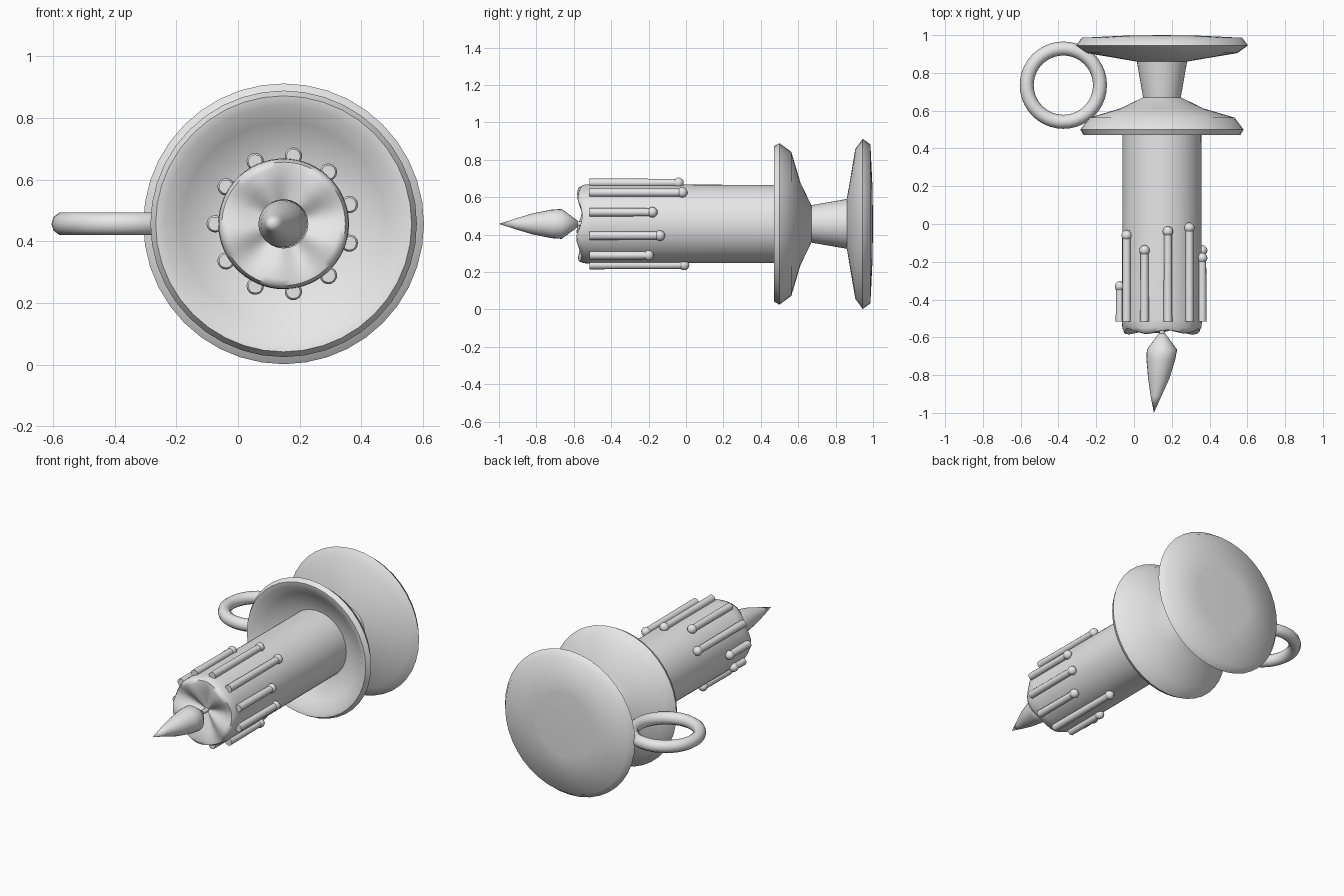
import bpy, bmesh
from math import sin, cos, pi, radians
from mathutils import Matrix

cube = bpy.data.objects.get("Cube")
if cube:
    bpy.data.objects.remove(cube, do_unlink=True)

CX, CZ = 0.148, 0.457          # shared axis of the candle, running along y

grey = bpy.data.materials.new("plain grey")
grey.use_nodes = True
grey.diffuse_color = (0.8, 0.8, 0.8, 1)
grey.node_tree.nodes["Principled BSDF"].inputs["Base Color"].default_value = (0.8, 0.8, 0.8, 1)


def finish(bm, name, angle=60):
    bmesh.ops.remove_doubles(bm, verts=bm.verts, dist=0.0003)
    bmesh.ops.recalc_face_normals(bm, faces=bm.faces)
    mesh = bpy.data.meshes.new(name)
    bm.to_mesh(mesh)
    bm.free()
    mesh.materials.append(grey)
    ob = bpy.data.objects.new(name, mesh)
    bpy.context.collection.objects.link(ob)
    bpy.ops.object.select_all(action='DESELECT')
    ob.select_set(True)
    bpy.context.view_layer.objects.active = ob
    bpy.ops.object.shade_smooth_by_angle(angle=radians(angle))
    return ob


def ring_skin(bm, rings, closed=False):
    """Bridge consecutive rings of equal length with quads."""
    loops = [[bm.verts.new(p) for p in ring] for ring in rings]
    pairs = list(zip(loops, loops[1:]))
    if closed:
        pairs.append((loops[-1], loops[0]))
    for a, b in pairs:
        for i in range(len(a)):
            j = (i + 1) % len(a)
            bm.faces.new((a[i], a[j], b[j], b[i]))


def lathe(name, profile, segs=32, angle=60):
    """Profile points: (y, radius, sideways shift, ripple depth)."""
    bm = bmesh.new()
    rings = []
    for y, r, *extra in profile:
        dx, ripple = (extra + [0, 0])[:2]
        ring = []
        for k in range(segs):
            t = 2 * pi * k / segs
            wave = ripple * (sin(5 * t + 0.6) + 0.4 * sin(3 * t))
            ring.append((CX + dx + r * cos(t), y + wave, CZ + r * sin(t)))
        rings.append(ring)
    ring_skin(bm, rings)
    return finish(bm, name, angle)


# Holder: foot plate, neck and hollow drip dish in one turned piece
lathe("holder", [
    (1.0, 0), (0.997, 0.2), (0.986, 0.425), (0.945, 0.455), (0.905, 0.4),
    (0.86, 0.133), (0.67, 0.1), (0.612, 0.22), (0.563, 0.385), (0.5, 0.432),
    (0.47, 0.415), (0.475, 0.385), (0.52, 0.33), (0.56, 0.25), (0.58, 0.18), (0.585, 0),
], 40)

# Candle with a melted, rippled hollow end
lathe("candle", [
    (0.59, 0), (0.59, 0.208), (0.0, 0.21), (-0.5, 0.212), (-0.545, 0.21, 0, 0.006),
    (-0.568, 0.2, 0, 0.01), (-0.57, 0.18, 0, 0.012), (-0.558, 0.13, 0, 0.014),
    (-0.54, 0.07, 0, 0.01), (-0.525, 0.025, 0, 0.003), (-0.52, 0),
], 60)

# Wick and swaying flame
lathe("wick", [(-0.5, 0), (-0.5, 0.014), (-0.6, 0.012), (-0.6, 0)], 10)
lathe("flame", [
    (-0.58, 0), (-0.58, 0.018), (-0.665, 0.08), (-0.72, 0.076, -0.006),
    (-0.82, 0.056, -0.017), (-0.91, 0.029, -0.031), (-1.0, 0, -0.043),
], 24)

# Wax drips: evenly spaced rods, each ending in a bead
drip_ends = [-0.33, -0.42, -0.25, -0.01, -0.2, -0.14, -0.18, -0.02, -0.04, -0.14, -0.06]
for k, end in enumerate(drip_ends):
    t = pi + 2 * pi * k / len(drip_ends)
    x, z = CX + 0.222 * cos(t), CZ + 0.222 * sin(t)
    length = end + 0.515
    bm = bmesh.new()
    bmesh.ops.create_cone(
        bm, cap_ends=True, segments=12, radius1=0.023, radius2=0.021, depth=length,
        matrix=Matrix.Translation((x, end - length / 2, z)) @ Matrix.Rotation(-pi / 2, 4, 'X'))
    bmesh.ops.create_uvsphere(
        bm, u_segments=12, v_segments=8, radius=0.028,
        matrix=Matrix.Translation((x, end, z)))
    finish(bm, f"wax_drip_{k + 1}")

# Ring handle lying level beside the holder
bm = bmesh.new()
rings = []
for i in range(40):
    a = 2 * pi * i / 40
    ring = []
    for j in range(10):
        b = 2 * pi * j / 10
        d = 0.194 + 0.037 * cos(b)
        ring.append((-0.374 + d * cos(a), 0.735 + d * sin(a), CZ + 0.038 * sin(b)))
    rings.append(ring)
ring_skin(bm, rings, closed=True)
finish(bm, "ring_handle")
